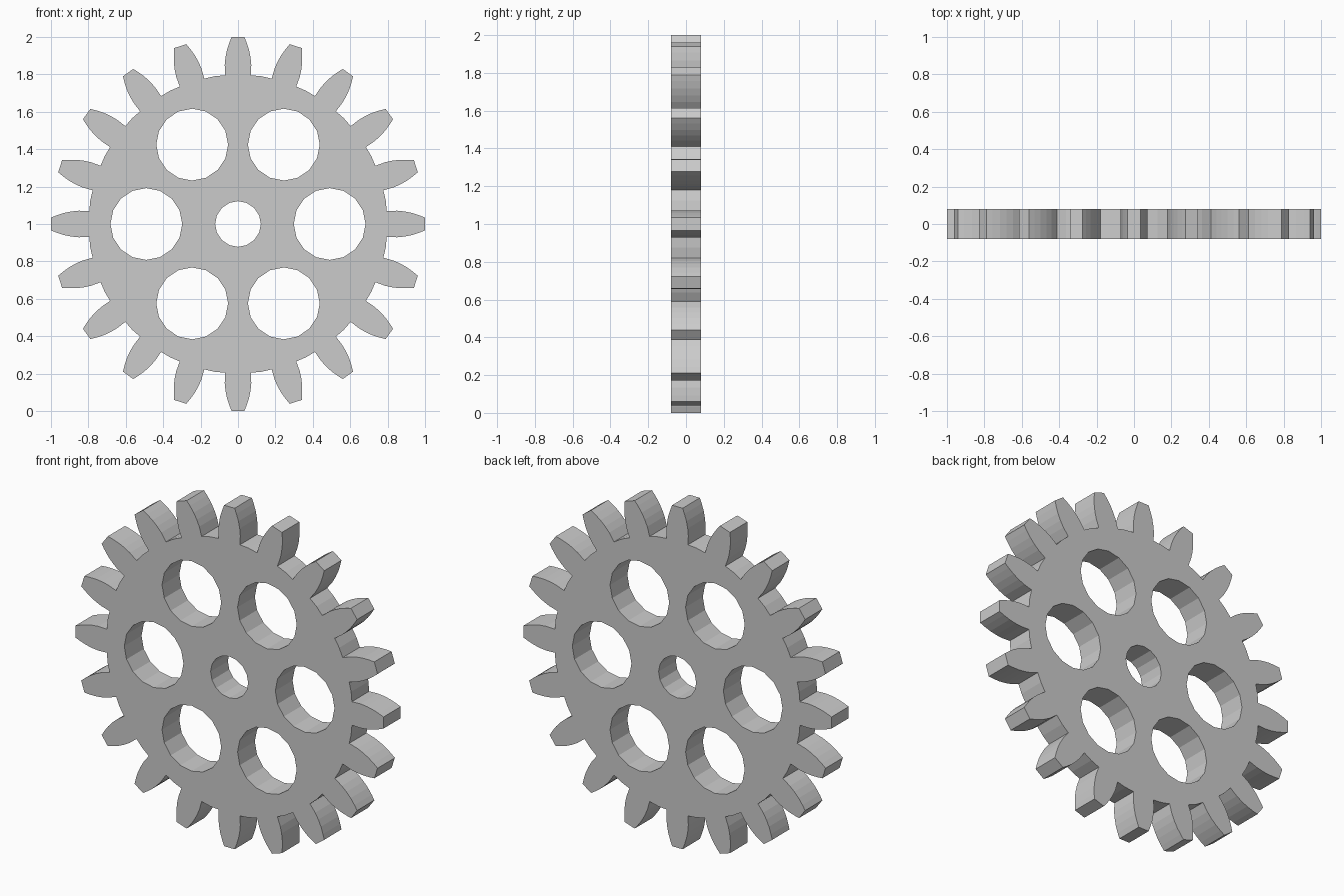
import bpy
from math import sin, cos, pi, radians

if "Cube" in bpy.data.objects:
    bpy.data.objects.remove(bpy.data.objects["Cube"])

TEETH = 20
HALF_DEPTH = 0.08

curve = bpy.data.curves.new("gear_outline", 'CURVE')
curve.dimensions = '2D'
curve.fill_mode = 'BOTH'
curve.extrude = HALF_DEPTH


def add_loop(points):
    s = curve.splines.new('POLY')
    s.points.add(len(points) - 1)
    for p, (x, y) in zip(s.points, points):
        p.co = (x, y, 0, 1)
    s.use_cyclic_u = True


def add_hole(cx, cy, r, sides=16):
    add_loop([(cx + r * cos(2 * pi * i / sides), cy + r * sin(2 * pi * i / sides))
              for i in range(sides)])


# Toothed rim: one tooth flank (distance out, half width), mirrored and repeated
flank = [(0.795, 0.069), (0.85, 0.071), (0.89, 0.067), (0.93, 0.059),
         (0.97, 0.046), (1.0, 0.034)]
tooth = [(d, -w) for d, w in flank] + [(d, w) for d, w in reversed(flank)]
root = 0.80
tooth.append((root * cos(radians(9)), root * sin(radians(9))))
rim = []
for k in range(TEETH):
    c, s = cos(2 * pi * k / TEETH), sin(2 * pi * k / TEETH)
    rim += [(x * c - y * s, x * s + y * c) for x, y in tooth]
add_loop(rim)

# Axle bore and six lightening holes
add_hole(0, 0, 0.122)
for k in range(6):
    add_hole(0.49 * cos(k * pi / 3), 0.49 * sin(k * pi / 3), 0.192)

# Turn the filled outline into a mesh standing upright
temp = bpy.data.objects.new("gear_outline", curve)
bpy.context.collection.objects.link(temp)
bpy.context.view_layer.update()
mesh = bpy.data.meshes.new_from_object(
    temp.evaluated_get(bpy.context.evaluated_depsgraph_get()))
bpy.data.objects.remove(temp)
mesh.shade_flat()
gear = bpy.data.objects.new("gear", mesh)
bpy.context.collection.objects.link(gear)
gear.rotation_euler = (pi / 2, 0, 0)
gear.location = (0, 0, 1)
